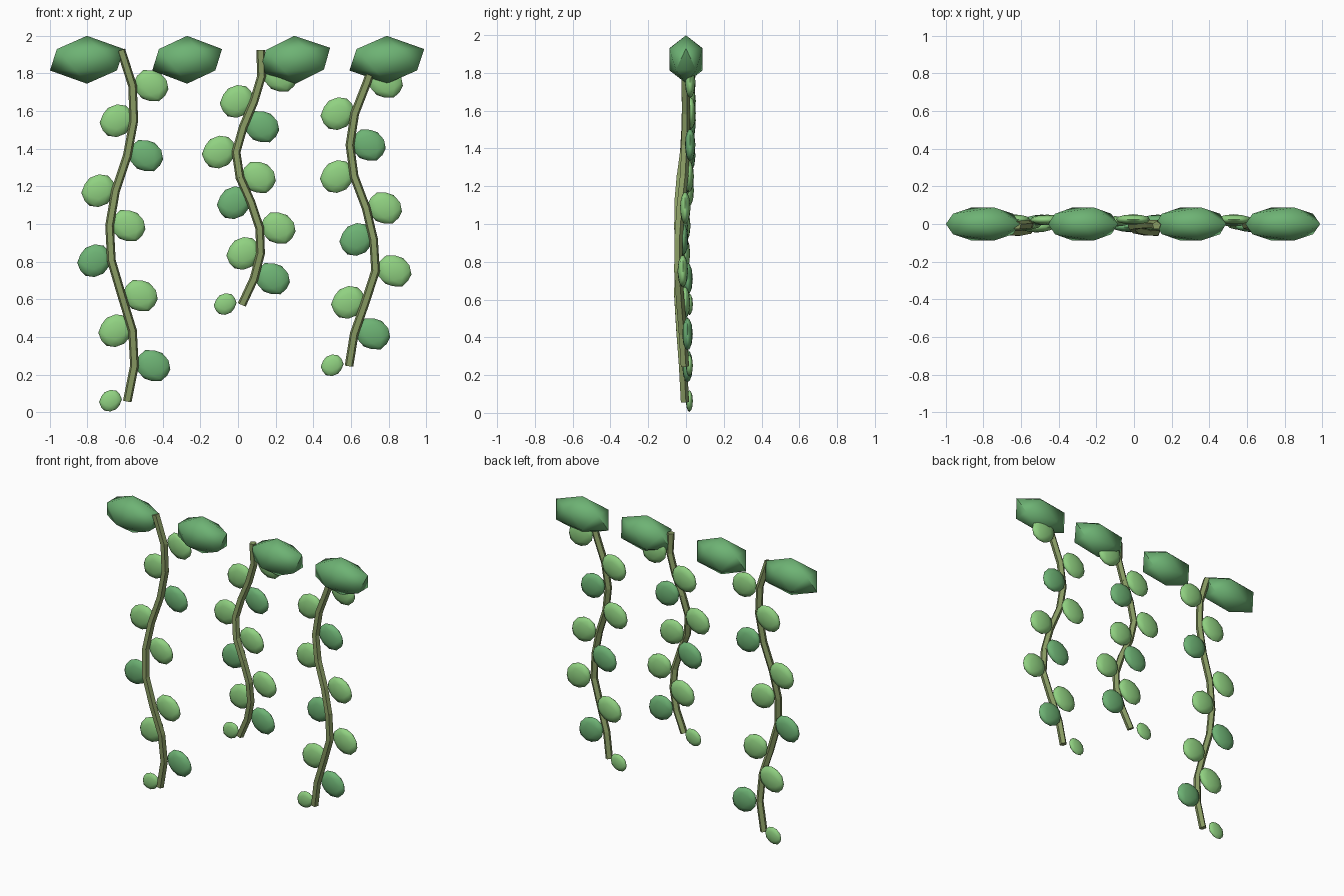
import bpy
import math
from mathutils import Matrix, Vector

if "Cube" in bpy.data.objects:
    bpy.data.objects.remove(bpy.data.objects["Cube"], do_unlink=True)


def material(name, rgb):
    m = bpy.data.materials.new(name)
    m.use_nodes = True
    m.diffuse_color = (*rgb, 1)
    m.node_tree.nodes["Principled BSDF"].inputs["Base Color"].default_value = (*rgb, 1)
    return m


LIGHT = material("light_leaf_green", (0.28, 0.64, 0.22))
DARK = material("deep_leaf_green", (0.155, 0.45, 0.175))
STEM = material("olive_stem", (0.25, 0.33, 0.125))


def blob(name, centre, radii, mat, detail, tilt=0.0, sharp=50):
    """Squashed icosphere, tilted in the front plane."""
    bpy.ops.mesh.primitive_ico_sphere_add(subdivisions=detail, radius=1)
    ob = bpy.context.object
    ob.name = name
    ob.data.transform(Matrix.Translation(centre) @ Matrix.Rotation(tilt, 4, "Y")
                      @ Matrix.Diagonal((*radii, 1)))
    ob.data.materials.append(mat)
    bpy.ops.object.shade_smooth_by_angle(angle=math.radians(sharp))


def stem(name, points):
    """Chain of five-sided rods, one between each pair of points."""
    for i, (a, b) in enumerate(zip(points, points[1:])):
        axis = (b - a).normalized()
        side = Vector((0, 1, 0)).cross(axis).normalized()
        frame = Matrix((side, axis.cross(side), axis)).transposed().to_4x4()
        bpy.ops.mesh.primitive_cylinder_add(vertices=5, radius=0.024,
                                            depth=(b - a).length + 0.008)
        ob = bpy.context.object
        ob.name = f"{name}_{i + 1}"
        ob.data.transform(Matrix.Translation((a + b) / 2) @ frame)
        ob.data.materials.append(STEM)


# Foliage clumps along the top
for i, (x, rx, tilt) in enumerate([(-0.802, 0.22, 0), (-0.27, 0.207, 0),
                                   (0.302, 0.211, -2), (0.79, 0.222, 0)]):
    blob(f"top_foliage_{i + 1}", (x, 0, 1.872), (rx, 0.103, 0.127), DARK, 1,
         math.radians(tilt), 60)

# Hanging vines: sideways path and bottom height, all sharing one forward sway
TOP = 1.92
SWAY = [-0.008, -0.004, -0.002, -0.004, -0.012, -0.03,
        -0.042, -0.043, -0.032, -0.018, -0.008]
VINES = {
    "right_vine": ([-0.62, -0.56, -0.553, -0.588, -0.65, -0.682,
                    -0.672, -0.617, -0.56, -0.55, -0.587], 0.062),
    "middle_vine": ([0.12, 0.125, 0.085, 0.028, -0.01, 0.01,
                     0.07, 0.115, 0.12, 0.085, 0.022], 0.575),
    "left_vine": ([0.74, 0.685, 0.62, 0.594, 0.617, 0.68,
                   0.72, 0.73, 0.676, 0.617, 0.59], 0.25),
}
for name, (xs, bottom) in VINES.items():
    last = len(xs) - 1
    path = [Vector((x, y, TOP + (bottom - TOP) * i / last))
            for i, (x, y) in enumerate(zip(xs, SWAY))]
    stem(name + "_stem", path)
    # Alternating leaves, every third one dark, a small bud at the tip
    for i in range(1, last + 1):
        side = 1 if i % 2 else -1
        size = 0.66 if i == last else 1
        mat = DARK if i % 3 == 0 else LIGHT
        centre = path[i] + Vector((0.099 if side > 0 else -0.09, 0.026, 0))
        blob(f"{name}_leaf_{i}", centre, Vector((0.096, 0.028, 0.083)) * size,
             mat, 2, side * math.radians(35))
